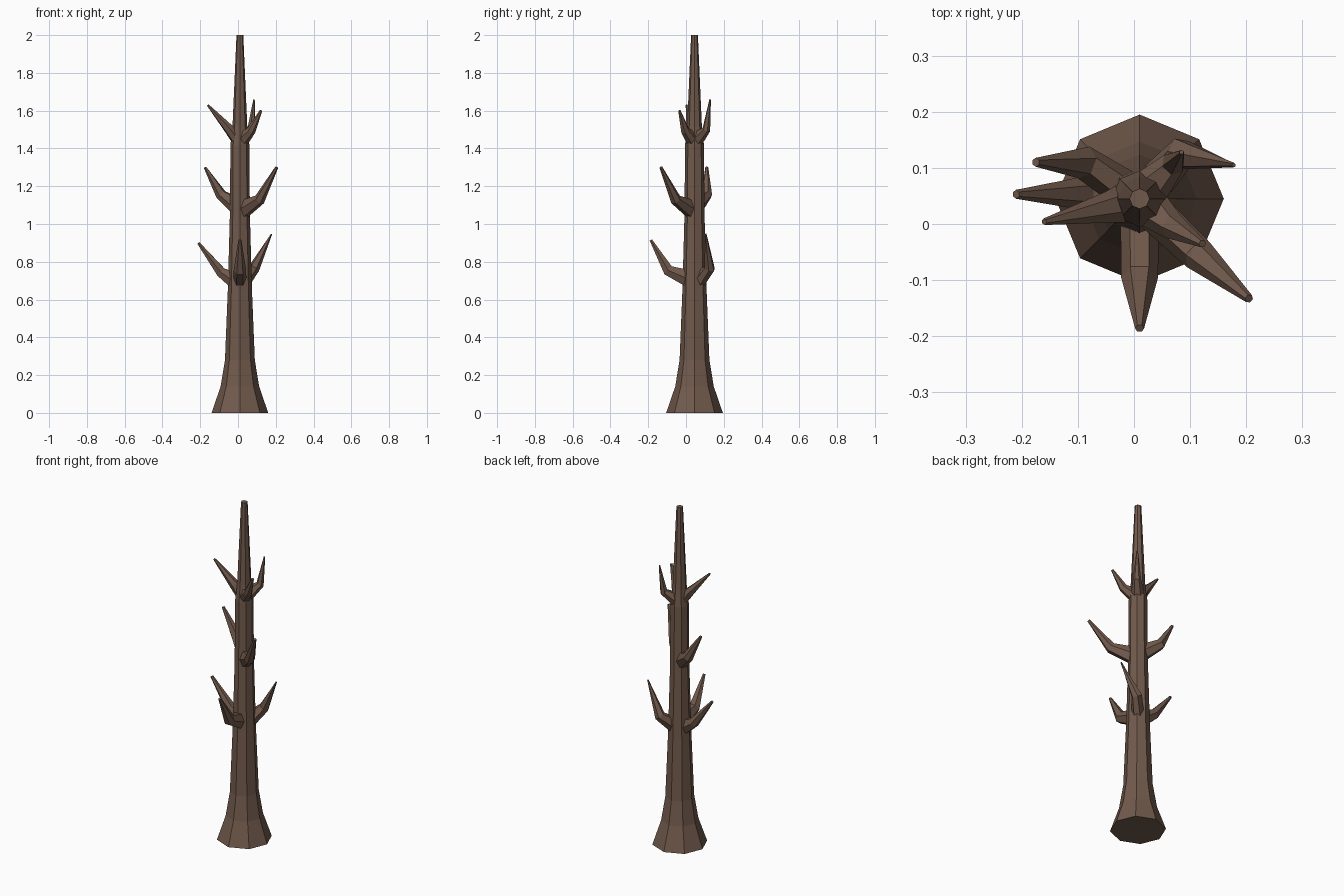
import bpy, bmesh, math
from mathutils import Vector

if "Cube" in bpy.data.objects:
    bpy.data.objects.remove(bpy.data.objects["Cube"])

bark = bpy.data.materials.new("brown bark")
bark.diffuse_color = (0.165, 0.102, 0.072, 1)
bark.use_nodes = True
bark.node_tree.nodes["Principled BSDF"].inputs["Base Color"].default_value = bark.diffuse_color
AX, AY = 0.01, 0.045   # trunk axis


def loft(name, rings):
    """Skin a list of equal-sized rings into a closed flat-shaded object."""
    bm = bmesh.new()
    vs = [[bm.verts.new(p) for p in r] for r in rings]
    n = len(vs[0])
    for a, b in zip(vs, vs[1:]):
        for i in range(n):
            j = (i + 1) % n
            bm.faces.new((a[i], a[j], b[j], b[i]))
    bm.faces.new(vs[0][::-1])
    bm.faces.new(vs[-1])
    bmesh.ops.recalc_face_normals(bm, faces=bm.faces)
    me = bpy.data.meshes.new(name)
    bm.to_mesh(me)
    bm.free()
    me.materials.append(bark)
    ob = bpy.data.objects.new(name, me)
    bpy.context.collection.objects.link(ob)


def ring(c, s, u, n):
    return [c + s * math.cos(2 * math.pi * i / n) + u * math.sin(2 * math.pi * i / n)
            for i in range(n)]


# trunk: eight-sided with flared foot and tapering top
profile = [(0, .15), (.14, .102), (.28, .079), (.65, .064), (1.05, .053),
           (1.42, .05), (1.52, .039), (2, .018)]
loft("trunk", [ring(Vector((AX, AY, z)), Vector((r, 0, 0)), Vector((0, r, 0)), 8)
               for z, r in profile])


# branches: wide root in the trunk, a bend, then a narrow tip
def branch(name, root_z, bend, tip, root_h=.055, bend_r=.033, tip_r=.008):
    bend, tip = Vector(bend), Vector(tip)
    rad = Vector((bend.x - AX, bend.y - AY, 0)).normalized()
    root = Vector((AX, AY, root_z)) + rad * .035
    up = Vector((0, 0, 1))
    d1, d2 = (bend - root).normalized(), (tip - bend).normalized()
    s1 = d1.cross(up).normalized()
    mid = (d1 + d2).normalized()
    s2 = mid.cross(up).normalized()
    s3 = d2.cross(up).normalized()
    loft(name, [ring(root, s1 * .034, up * root_h, 6),
                ring(bend, s2 * bend_r, s2.cross(mid) * bend_r, 6),
                ring(tip, s3 * tip_r, s3.cross(d2) * tip_r, 6)])


branch("lower_front_branch", .71, (.01, -.095, .755), (.01, -.186, .915))
branch("lower_left_branch", .70, (-.09, .055, .745), (-.21, .053, .90), bend_r=.03)
branch("lower_back_branch", .70, (.085, .125, .765), (.178, .105, .947), bend_r=.03, tip_r=.004)
branch("middle_left_branch", 1.10, (-.09, .11, 1.155), (-.175, .11, 1.30), bend_r=.03)
branch("middle_right_branch", 1.08, (.115, -.055, 1.13), (.205, -.133, 1.30), bend_r=.03)
branch("upper_left_branch", 1.465, (-.045, .03, 1.50), (-.16, .004, 1.63), root_h=.045, bend_r=.028, tip_r=.006)
branch("upper_right_branch", 1.455, (.07, -.005, 1.495), (.122, -.035, 1.60), root_h=.045, bend_r=.024, tip_r=.007)
branch("upper_back_branch", 1.455, (.07, .108, 1.50), (.085, .128, 1.66), root_h=.045, bend_r=.022, tip_r=.004)
